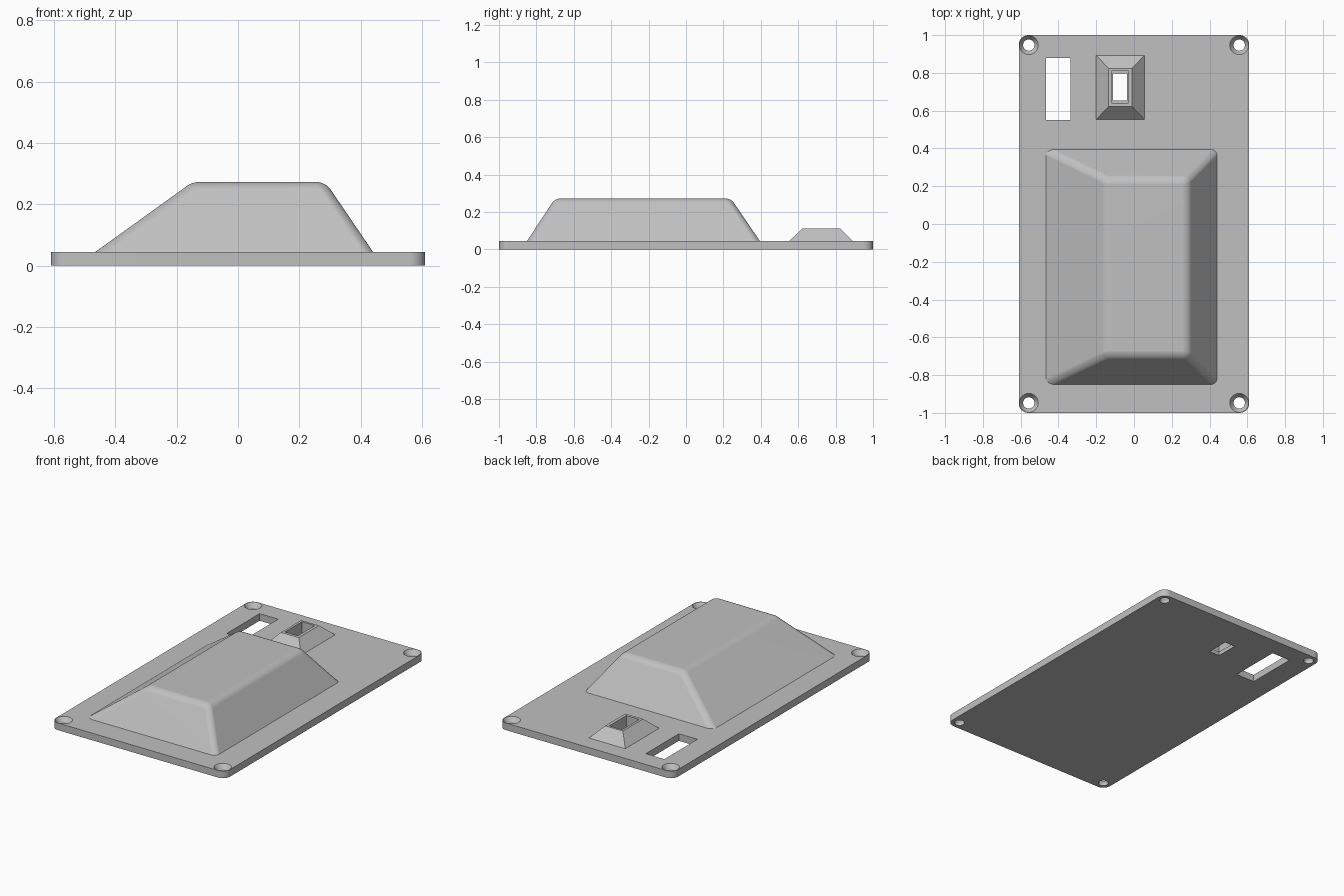
import bpy
import bmesh
from mathutils import Vector

cube = bpy.data.objects.get("Cube")
if cube:
    bpy.data.objects.remove(cube, do_unlink=True)

# Single plain grey plastic
grey = bpy.data.materials.new("grey_plastic")
grey.use_nodes = True
colour = (0.53, 0.53, 0.53, 1)
grey.diffuse_color = colour
bsdf = next(n for n in grey.node_tree.nodes if n.type == "BSDF_PRINCIPLED")
bsdf.inputs["Base Color"].default_value = colour

PLATE_TOP = 0.045


def make_object(name, bm):
    bmesh.ops.recalc_face_normals(bm, faces=bm.faces)
    mesh = bpy.data.meshes.new(name)
    bm.to_mesh(mesh)
    bm.free()
    mesh.materials.append(grey)
    obj = bpy.data.objects.new(name, mesh)
    bpy.context.collection.objects.link(obj)
    return obj


def frustum(name, low, high, z0, z1, sink=0.0, radius=0.0, vertical_only=False):
    """Block between two rectangles (x0, x1, y0, y1); sink extends its slopes down."""
    t = sink / (z1 - z0)
    low = [a - (b - a) * t for a, b in zip(low, high)]
    bm = bmesh.new()
    bmesh.ops.create_cube(bm, size=2)
    for v in bm.verts:
        r = high if v.co.z > 0 else low
        v.co = Vector((r[1] if v.co.x > 0 else r[0],
                       r[3] if v.co.y > 0 else r[2],
                       z1 if v.co.z > 0 else z0 - sink))
    if radius:
        edges = []
        for e in bm.edges:
            heights = [v.co.z for v in e.verts]
            upright = abs(heights[0] - heights[1]) > 0.001
            if upright or (min(heights) > z0 and not vertical_only):
                edges.append(e)
        bmesh.ops.bevel(bm, geom=edges, offset=radius, segments=6,
                        profile=0.5, affect="EDGES")
    return make_object(name, bm)


def cone(name, x, y, r0, r1, z0, z1):
    bm = bmesh.new()
    bmesh.ops.create_cone(bm, cap_ends=True, segments=40,
                          radius1=r0, radius2=r1, depth=z1 - z0)
    bmesh.ops.translate(bm, verts=bm.verts, vec=(x, y, (z0 + z1) / 2))
    return make_object(name, bm)


def combine(target, tool, operation):
    mod = target.modifiers.new(operation, "BOOLEAN")
    mod.operation = operation
    mod.solver = "EXACT"
    mod.object = tool
    bpy.context.view_layer.objects.active = target
    bpy.ops.object.modifier_apply(modifier=mod.name)
    bpy.data.objects.remove(tool, do_unlink=True)


# Flat plate with rounded corners
outline = (-0.61, 0.61, -1, 1)
panel = frustum("cover_panel", outline, outline, 0, PLATE_TOP,
                radius=0.05, vertical_only=True)

# Large raised housing with one gentle slope and softened edges
housing = frustum("raised_housing", (-0.465, 0.44, -0.85, 0.395),
                  (-0.148, 0.285, -0.7, 0.24), PLATE_TOP, 0.273,
                  sink=0.015, radius=0.03)
combine(panel, housing, "UNION")

# Small raised switch surround
surround = frustum("switch_surround", (-0.2, 0.055, 0.553, 0.893),
                   (-0.135, -0.01, 0.622, 0.824), PLATE_TOP, 0.113, sink=0.015)
combine(panel, surround, "UNION")

# Switch opening with a narrow inner ledge, and the rectangular slot
openings = [((-0.12, -0.03, 0.64, 0.81), 0.025),
            ((-0.11, -0.037, 0.655, 0.797), -0.1),
            ((-0.465, -0.335, 0.55, 0.88), -0.1)]
for rect, bottom in openings:
    combine(panel, frustum("opening_cutter", rect, rect, bottom, 0.2), "DIFFERENCE")

# Countersunk screw holes in the corners
for sx in (-1, 1):
    for sy in (-1, 1):
        x, y = sx * 0.557, sy * 0.947
        combine(panel, cone("screw_cutter", x, y, 0.03, 0.03, -0.1, 0.1), "DIFFERENCE")
        combine(panel, cone("sink_cutter", x, y, 0.03, 0.051, 0.015, PLATE_TOP + 0.001),
                "DIFFERENCE")

# Smooth rounded edges, keep the hard ones crisp
bpy.ops.object.select_all(action="DESELECT")
panel.select_set(True)
bpy.context.view_layer.objects.active = panel
bpy.ops.object.shade_smooth_by_angle()
weighted = panel.modifiers.new("weighted_normals", "WEIGHTED_NORMAL")
weighted.keep_sharp = True
